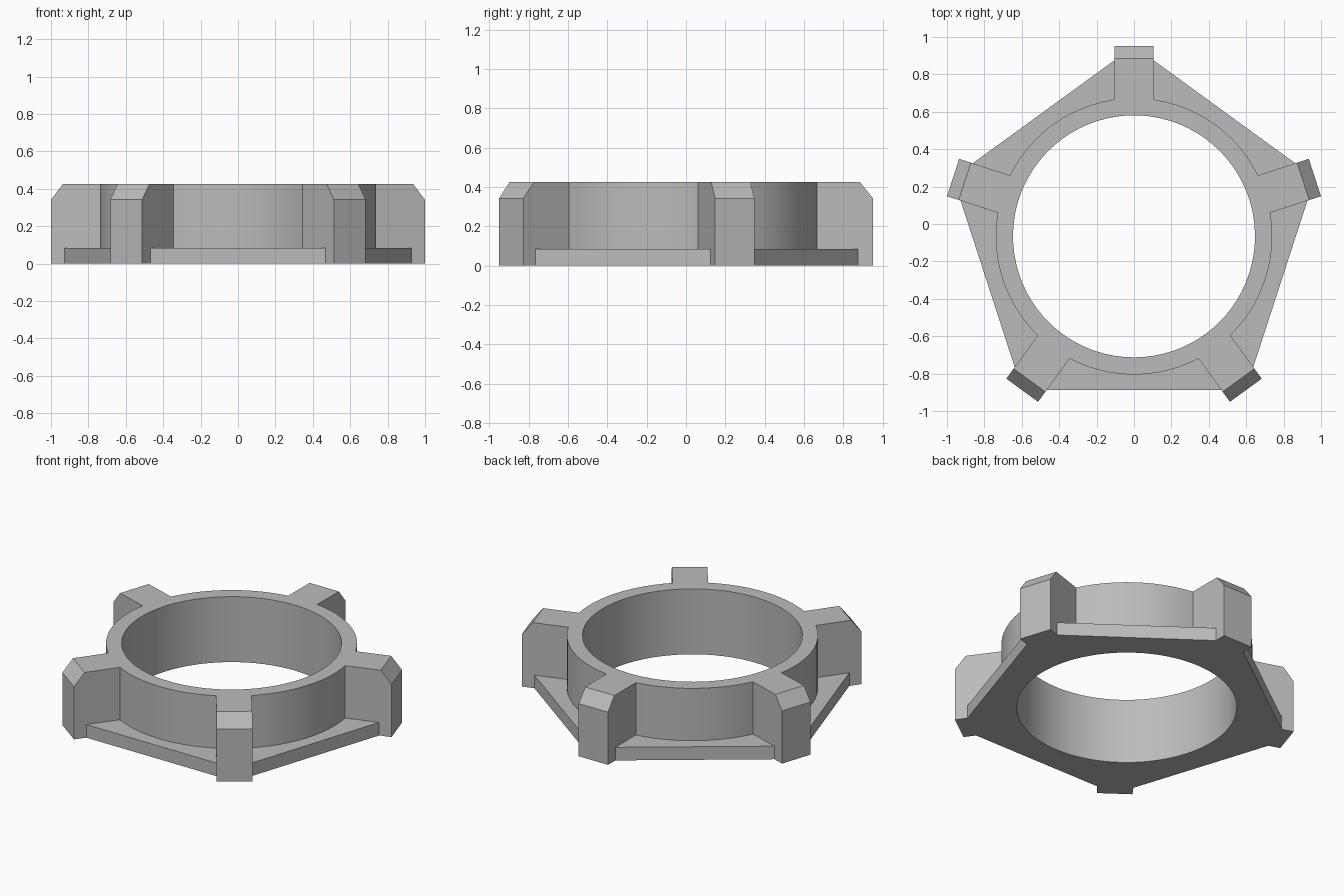
import bpy, bmesh
from math import sin, cos, tan, pi, asin, atan2, hypot

if "Cube" in bpy.data.objects:
    bpy.data.objects.remove(bpy.data.objects["Cube"])

# Main dimensions
LUGS, ARC_STEPS = 5, 12
CENTRE_Y = -0.066
BORE, COLLAR, TIP, TIP_TOP = 0.647, 0.739, 1.017, 0.951
HALF_W = 0.105
PLATE_H, CHAMFER_H, HEIGHT = 0.085, 0.342, 0.425
SECTOR = 2 * pi / LUGS
NOTCH = TIP - HALF_W * tan(SECTOR / 2)   # where a lug side meets the plate edge


def turn(p, a):
    return (p[0] * cos(a) - p[1] * sin(a), p[0] * sin(a) + p[1] * cos(a))


def sector_columns():
    """One lug and the bay after it: (plate, collar, collar top) points, lug along +x."""
    cols = []
    for f in (-1, -0.5, 0, 0.5, 1):
        tip = (TIP, f * HALF_W)
        cols.append((tip, tip, (TIP_TOP, f * HALF_W)))
    start = (NOTCH, HALF_W)
    end = turn((NOTCH, -HALF_W), SECTOR)
    cols.append((start, start, start))
    root = asin(HALF_W / COLLAR)
    for i in range(ARC_STEPS + 1):
        t = i / ARC_STEPS
        a = root + (SECTOR - 2 * root) * t
        edge = tuple(s + (e - s) * t for s, e in zip(start, end))
        arc = (COLLAR * cos(a), COLLAR * sin(a))
        cols.append((edge, arc, arc))
    cols.append((end, end, end))
    return cols


# Closed shell: every column runs around the cross-section of the ring
bm = bmesh.new()
columns = []
for n in range(LUGS):
    for plate, collar, top in sector_columns():
        k = BORE / hypot(*collar)
        bore = (collar[0] * k, collar[1] * k)
        section = [(bore, 0), (plate, 0), (plate, PLATE_H), (collar, PLATE_H),
                   (collar, CHAMFER_H), (top, HEIGHT), (bore, HEIGHT)]
        column = []
        for p, z in section:
            x, y = turn(p, pi / 2 + n * SECTOR)
            column.append(bm.verts.new((x, y + CENTRE_Y, z)))
        columns.append(column)

for i, a in enumerate(columns):
    b = columns[(i + 1) % len(columns)]
    for j in range(len(a)):
        k = (j + 1) % len(a)
        bm.faces.new((a[j], b[j], b[k], a[k]))

# Merge the coincident points where lugs and plate share a wall
bmesh.ops.remove_doubles(bm, verts=bm.verts, dist=0.0001)
bmesh.ops.dissolve_degenerate(bm, edges=bm.edges, dist=0.0001)
bmesh.ops.recalc_face_normals(bm, faces=bm.faces)

mesh = bpy.data.meshes.new("lugged_ring")
bm.to_mesh(mesh)
bm.free()
ring = bpy.data.objects.new("lugged_ring", mesh)
bpy.context.collection.objects.link(ring)

# Plain grey material
grey = bpy.data.materials.new("plain_grey")
grey.use_nodes = True
colour = (0.5, 0.5, 0.5, 1)
grey.diffuse_color = colour
grey.node_tree.nodes["Principled BSDF"].inputs["Base Color"].default_value = colour
mesh.materials.append(grey)

# Smooth the round walls, keep the corners crisp
bpy.ops.object.select_all(action='DESELECT')
ring.select_set(True)
bpy.context.view_layer.objects.active = ring
bpy.ops.object.shade_smooth_by_angle(angle=pi / 6)
